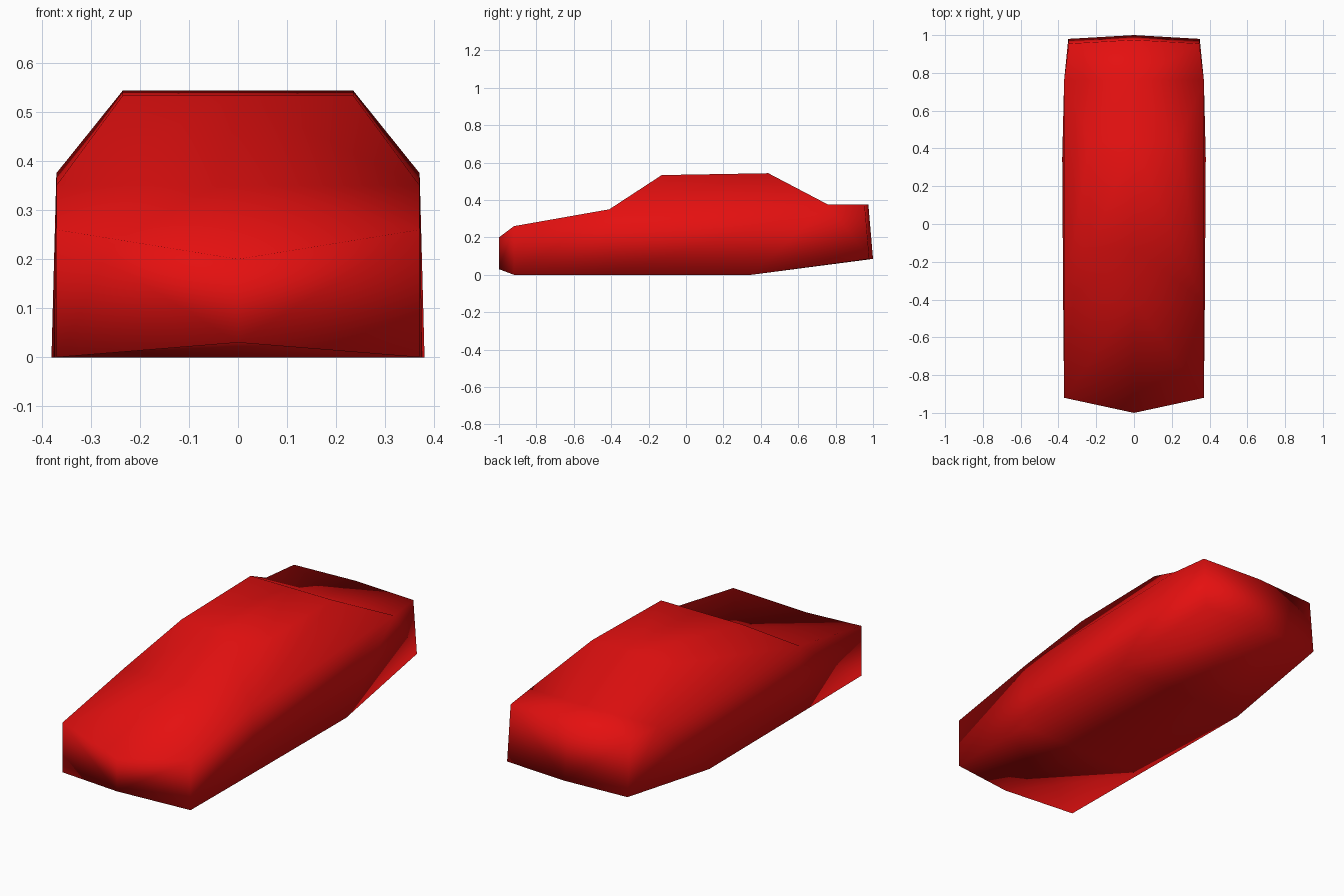
import bpy
import bmesh

cube = bpy.data.objects.get("Cube")
if cube:
    bpy.data.objects.remove(cube, do_unlink=True)

# Red paint
paint = bpy.data.materials.new("red_paint")
paint.use_nodes = True
red = (0.78, 0.005, 0.005, 1)
paint.diffuse_color = red
paint.node_tree.nodes["Principled BSDF"].inputs["Base Color"].default_value = red

# Half sections, nose to tail: floor centre, floor edge, belt line, top centre
sections = [
    [(0, -1.0, 0.03), (0.37, -0.92, 0), (0.37, -0.92, 0.26), (0, -1.0, 0.2)],
    [(0, -0.41, 0), (0.375, -0.41, 0), (0.37, -0.41, 0.35), (0, -0.41, 0.35)],
    [(0, 0.35, 0), (0.38, 0.35, 0), (0.37, 0.76, 0.375), (0, 0.76, 0.375)],
    [(0, 1.0, 0.085), (0.348, 0.98, 0.085), (0.345, 0.955, 0.375), (0, 0.975, 0.375)],
]

bm = bmesh.new()
rings = [[bm.verts.new(p) for p in section] for section in sections]
nose, cowl, rear_deck, tail = rings

# Floor, sides, bonnet and boot lid
for i in range(len(rings) - 1):
    for j in range(3):
        if i == 1 and j == 2:
            continue  # the cabin sits here
        a, b = rings[i], rings[i + 1]
        quad = [a[j], a[j + 1], b[j + 1], b[j]]
        if i == 2:
            quad = quad[1:] + quad[:1]
        bm.faces.new(quad)

# Nose and tail panels
bm.faces.new(nose)
bm.faces.new(tail)

# Cabin: windscreen, roof, rear window and side
roof_front = [bm.verts.new((x, -0.13, 0.533)) for x in (0.235, 0)]
roof_back = [bm.verts.new((x, 0.44, 0.543)) for x in (0.235, 0)]
bands = [cowl[2:], roof_front, roof_back, rear_deck[2:]]
for a, b in zip(bands, bands[1:]):
    bm.faces.new((a[0], a[1], b[1], b[0]))
bm.faces.new([band[0] for band in bands])

# Mirror to the other side
half = bm.verts[:] + bm.edges[:] + bm.faces[:]
bmesh.ops.mirror(bm, geom=half, axis='X', merge_dist=0.0001)
bmesh.ops.remove_doubles(bm, verts=bm.verts[:], dist=0.0001)
bmesh.ops.recalc_face_normals(bm, faces=bm.faces[:])
for face in bm.faces:
    face.smooth = True

mesh = bpy.data.meshes.new("car_body")
bm.to_mesh(mesh)
bm.free()
mesh.materials.append(paint)
body = bpy.data.objects.new("car_body", mesh)
bpy.context.collection.objects.link(body)
